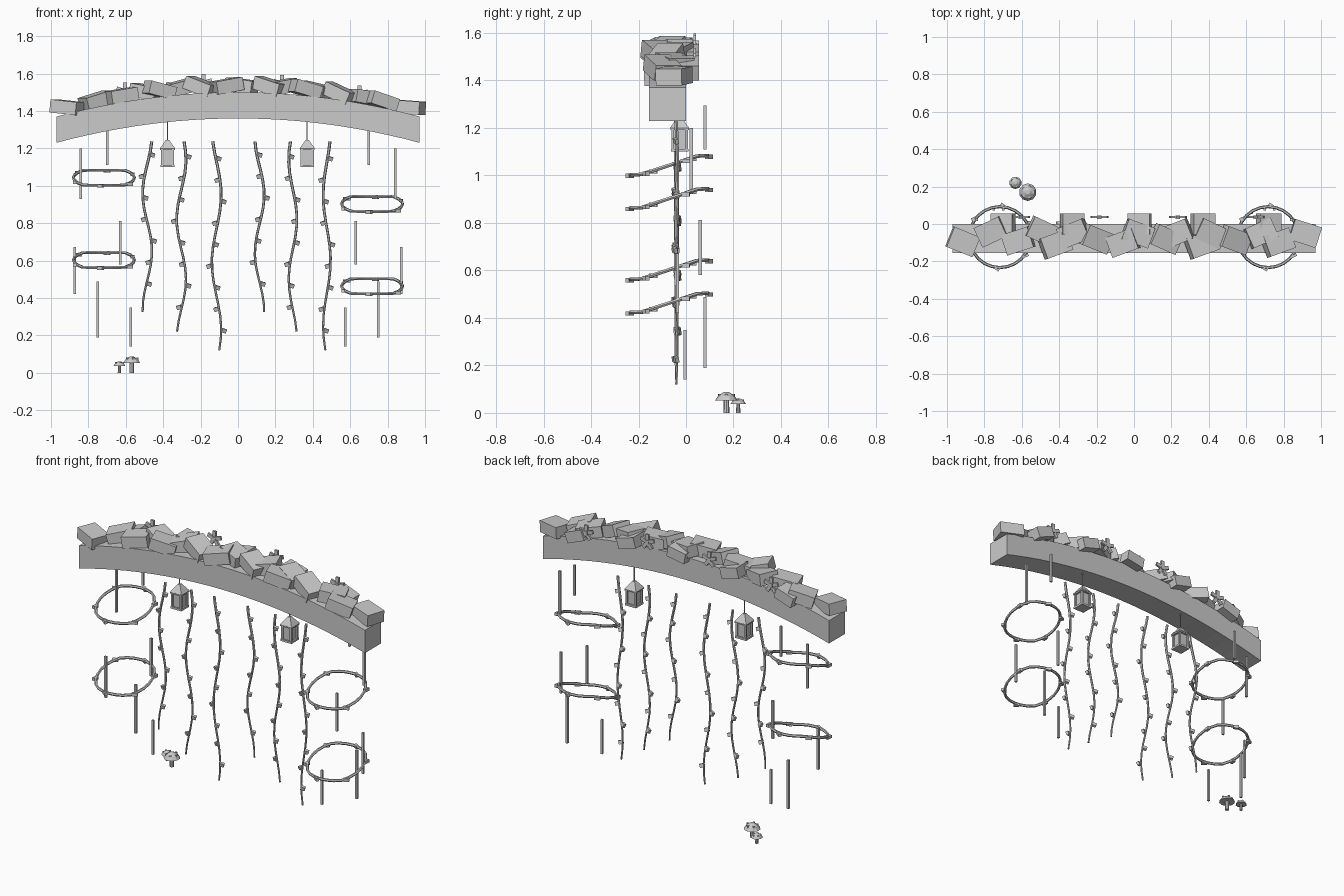
import bpy, bmesh
from math import pi, sin, cos, radians
from mathutils import Matrix, Vector, Euler

if "Cube" in bpy.data.objects:
    bpy.data.objects.remove(bpy.data.objects["Cube"])


def finish(bm, name):
    bmesh.ops.recalc_face_normals(bm, faces=bm.faces)
    me = bpy.data.meshes.new(name)
    bm.to_mesh(me)
    bm.free()
    ob = bpy.data.objects.new(name, me)
    bpy.context.collection.objects.link(ob)
    return ob


def box(bm, loc, size, rot=(0, 0, 0)):
    e = Euler([radians(a) for a in rot])
    m = Matrix.Translation(loc) @ e.to_matrix().to_4x4() @ Matrix.Diagonal((*size, 1))
    bmesh.ops.create_cube(bm, size=1, matrix=m)


def cone(bm, loc, r1, r2, z0, z1, n, turn=0):
    m = Matrix.Translation((loc[0], loc[1], (z0 + z1) / 2)) @ Matrix.Rotation(turn, 4, 'Z')
    bmesh.ops.create_cone(bm, cap_ends=True, segments=n, radius1=r1, radius2=r2,
                          depth=z1 - z0, matrix=m)


def tube(bm, pts, radii, closed=False, n=6):
    # sweep an n-sided ring along a path
    k = len(pts)
    rings = []
    for i, p in enumerate(pts):
        a = pts[(i - 1) % k] if closed or i > 0 else p
        b = pts[(i + 1) % k] if closed or i < k - 1 else p
        t = (b - a).normalized()
        u = t.cross(Vector((0, 1, 0) if abs(t.z) > 0.8 else (0, 0, 1))).normalized()
        v = t.cross(u)
        rings.append([bm.verts.new(p + radii[i] * (u * cos(2 * pi * j / n) + v * sin(2 * pi * j / n)))
                      for j in range(n)])
    for i in range(k if closed else k - 1):
        r, s = rings[i], rings[(i + 1) % k]
        for j in range(n):
            bm.faces.new((r[j], r[(j + 1) % n], s[(j + 1) % n], s[j]))
    if not closed:
        bm.faces.new(rings[0])
        bm.faces.new(rings[-1])


def beam_top(x):
    return 1.50 - 0.13 * (x / 0.97) ** 2


# arched beam
bm = bmesh.new()
prev = None
N = 24
for i in range(N + 1):
    x = -0.97 + 1.94 * i / N
    t = beam_top(x)
    cur = [bm.verts.new((x, y, z)) for y, z in
           ((-0.155, t - 0.14), (0, t - 0.14), (0, t), (-0.155, t))]
    if prev:
        for j in range(4):
            bm.faces.new((prev[j], prev[(j + 1) % 4], cur[(j + 1) % 4], cur[j]))
    if i in (0, N):
        bm.faces.new(cur)
    prev = cur
finish(bm, "arched_beam")

# leaf blocks: x, y, turn about z, tilt about y
bm = bmesh.new()
for x, y, rz, ry in [(-.915, -.095, -22, 6), (-.76, -.04, 25, -16), (-.62, -.09, 18, -9),
                     (-.42, -.11, 20, 14), (-.49, -.04, -25, 10), (-.32, -.05, 22, -14),
                     (-.20, -.08, -22, 20), (-.06, -.10, 20, -10), (.02, -.05, -20, 8),
                     (.17, -.08, -24, 17), (.23, -.05, 22, -10), (.36, -.11, 20, 16),
                     (.41, -.05, -25, 12), (.54, -.085, -20, 24), (.68, -.05, 24, 10),
                     (.77, -.10, 20, 18), (.915, -.05, -18, 4)]:
    box(bm, (x, y, beam_top(x) + 0.035), (.15, .115, .07), (0, ry, rz))
for x, ry in ((-.7, -18), (-.33, 14), (.03, -10), (.37, 16), (.72, 22)):
    box(bm, (x, 0, beam_top(x) + 0.025), (.12, .11, .065), (0, ry, 0))
finish(bm, "leaf_blocks")

# flowers on the back of the foliage
bm = bmesh.new()
for x, z in ((-.605, 1.505), (-.185, 1.55), (.235, 1.545), (.65, 1.49)):
    box(bm, (x, .037, z), (.024, .018, .024))
    for k in range(5):
        a = 2 * pi * k / 5 + .3
        box(bm, (x + .03 * cos(a), .037, z + .03 * sin(a)), (.034, .012, .022),
            (0, -a * 180 / pi, 0))
finish(bm, "flowers")

# hanging vines: centre x, swing, crest height, period, bottom
for n, (x0, amp, zc, per, zb) in enumerate([(-.485, .025, .65, .62, .325), (-.303, .025, .5, .64, .22),
                                            (-.115, .025, .95, .72, .12), (.115, .025, .95, .62, .325),
                                            (.293, .022, .82, .64, .22), (.475, .02, .6, .7, .12)]):
    def at(z):
        return Vector((x0 + amp * cos(2 * pi * (z - zc) / per), -.04 + .004 * sin(9 * z + n), z))
    bm = bmesh.new()
    zs = [1.237 + (zb - 1.237) * i / 18 for i in range(19)]
    tube(bm, [at(z) for z in zs], [.0085 - .003 * i / 18 for i in range(19)])
    z, side = 1.165 - .01 * (n % 3), 1
    while z > zb + .05:
        p = at(z)
        box(bm, (p.x + side * .014, p.y - .004 * side, z), (.026, .016, .022), (15, side * 15, 25 * side))
        z -= .115
        side = -side
    finish(bm, "hanging_vine_%d" % (n + 1))

# wavy vine loops around the missing posts
for n, (cx, cz) in enumerate([(-.717, 1.043), (-.717, .603), (.717, .903), (.717, .463)]):
    bm = bmesh.new()

    def ring(a, r=.163):
        h = max(-1, min(1, 1.35 * sin(a)))
        return Vector((cx + r * cos(a), -.07 + r * sin(a), cz + .04 * h))
    tube(bm, [ring(2 * pi * k / 24) for k in range(24)], [.0085] * 24, True)
    for k in range(6):
        a = 2 * pi * (k + .4) / 6
        box(bm, ring(a, .168) - Vector((0, 0, .004)), (.034, .018, .018), (0, 0, a * 180 / pi + 60))
    finish(bm, "vine_loop_%d" % (n + 1))

# bark strips, mirrored left and right
bm = bmesh.new()
for x, y, z0, z1 in [(.70, .08, 1.11, 1.295), (.84, .022, .93, 1.2), (.63, .06, .58, .812),
                     (.873, -.035, .42, .672), (.75, .08, .19, .488), (.573, -.005, .14, .35)]:
    for s in (-1, 1):
        box(bm, (s * x, y, (z0 + z1) / 2), (.013, .013, z1 - z0))
finish(bm, "bark_strips")

# lanterns
for name, x in (("left_lantern", -.377), ("right_lantern", .37)):
    y = -.027
    bm = bmesh.new()
    cone(bm, (x, y), .003, .003, 1.235, 1.345, 6)
    cone(bm, (x, y), .057, .012, 1.2, 1.245, 4, pi / 4)
    box(bm, (x, y, 1.197), (.078, .078, .01))
    box(bm, (x, y, 1.106), (.074, .074, .012))
    box(bm, (x, y, 1.15), (.054, .054, .09))
    for sx in (-1, 1):
        for sy in (-1, 1):
            box(bm, (x + sx * .029, y + sy * .029, 1.15), (.012, .012, .09))
    finish(bm, name)

# mushrooms
for name, x, y, s in (("large_mushroom", -.568, .17, 1), ("small_mushroom", -.634, .22, .7)):
    bm = bmesh.new()
    cone(bm, (x, y), .013 * s, .011 * s, 0, .06 * s, 8)
    cone(bm, (x, y), .047 * s, .034 * s, .053 * s, .073 * s, 10)
    cone(bm, (x, y), .034 * s, .012 * s, .073 * s, .087 * s, 10)
    for k in range(5):
        a = 2 * pi * k / 5
        box(bm, (x + .03 * s * cos(a), y + .03 * s * sin(a), .075 * s), (.011 * s,) * 3, (0, 0, k * 72))
    finish(bm, name)
